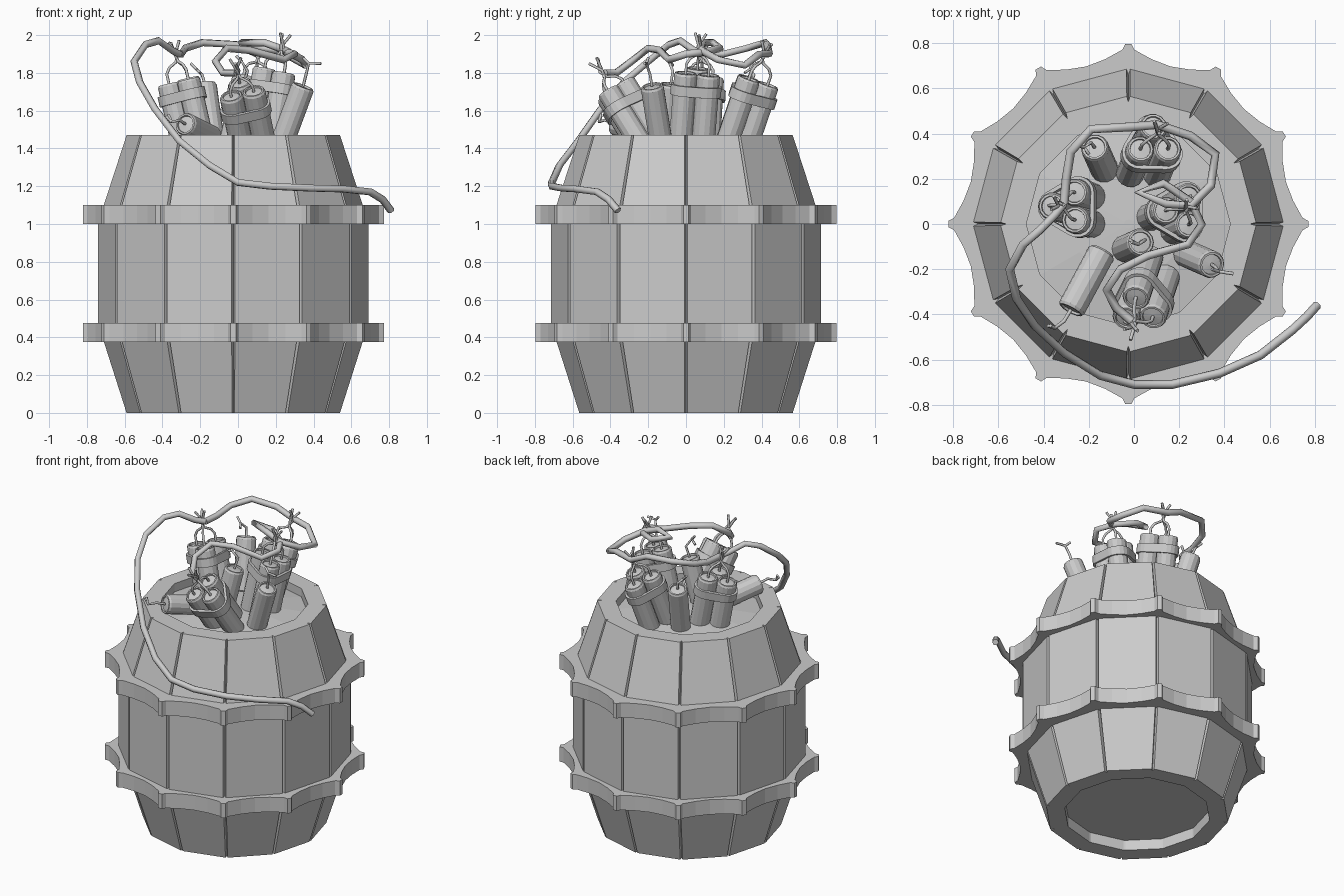
import bpy, bmesh, math, random
from mathutils import Vector, Matrix

if "Cube" in bpy.data.objects:
    bpy.data.objects.remove(bpy.data.objects["Cube"])

random.seed(4)
CX = -0.025          # barrel axis
STICK_R = 0.062


def make_object(name, bm, matrix=None):
    bmesh.ops.recalc_face_normals(bm, faces=bm.faces)
    me = bpy.data.meshes.new(name)
    bm.to_mesh(me)
    bm.free()
    ob = bpy.data.objects.new(name, me)
    bpy.context.collection.objects.link(ob)
    if matrix:
        ob.matrix_world = matrix
    return ob


def loft(name, rings, closed=False, caps=False, matrix=None):
    """Skin a list of equal-length point rings."""
    bm = bmesh.new()
    vs = [[bm.verts.new(p) for p in ring] for ring in rings]
    n = len(rings[0])
    for i in range(len(vs) if closed else len(vs) - 1):
        a, b = vs[i], vs[(i + 1) % len(vs)]
        for k in range(n):
            bm.faces.new((a[k], a[(k + 1) % n], b[(k + 1) % n], b[k]))
    if caps:
        bm.faces.new(vs[0])
        bm.faces.new(vs[-1])
    return make_object(name, bm, matrix)


def polar(r, deg, z):
    a = math.radians(deg)
    return (r * math.cos(a), r * math.sin(a), z)


def circle(r, z, sides):
    return [polar(r, 360 * k / sides, z) for k in range(sides)]


def tube(name, paths, radius, smooth=False):
    cu = bpy.data.curves.new(name, 'CURVE')
    cu.dimensions = '3D'
    cu.bevel_depth = radius
    cu.bevel_resolution = 1
    cu.use_fill_caps = True
    for pts in paths:
        sp = cu.splines.new('POLY')
        sp.points.add(len(pts) - 1)
        for p, co in zip(sp.points, pts):
            p.co = (*co, 1)
    ob = bpy.data.objects.new(name, cu)
    bpy.context.collection.objects.link(ob)


def frame(base, top):
    """Matrix whose origin is the top and whose z axis is the stick axis."""
    base, top = Vector(base), Vector(top)
    d = (top - base).normalized()
    rot = Vector((0, 0, 1)).rotation_difference(d).to_matrix().to_4x4()
    return Matrix.Translation(top) @ rot


# barrel: twelve flat staves with narrow grooves between them
def stave_ring(r, z, groove):
    ring = []
    for k in range(12):
        ring += [polar(r - groove, 30 * k, z), polar(r, 30 * k + 0.7, z),
                 polar(r, 30 * k + 29.3, z)]
    return ring


axis = Matrix.Translation((CX, 0, 0))
loft("barrel_staves", [stave_ring(r, z, g) for r, z, g in (
    (0.45, 0.07, 0), (0.45, 0, 0), (0.565, 0, 0.025), (0.715, 0.47, 0.025),
    (0.715, 1.01, 0.025), (0.565, 1.47, 0.025), (0.45, 1.47, 0), (0.45, 1.41, 0))],
    caps=True, matrix=axis)

# shallow mound of filling inside the rim
loft("barrel_filling", [circle(r, z, 12) for r, z in
     ((0.45, 1.405), (0.45, 1.415), (0.25, 1.44), (0.02, 1.45))], caps=True, matrix=axis)


# hoops: dished between the stave seams
def hoop_ring(z, inner):
    ring = []
    for k in range(12):
        for off, r in ((-1, 0.797), (1, 0.797), (2, 0.772), (8, 0.737), (15, 0.722),
                       (22, 0.737), (28, 0.772)):
            ring.append(polar(0.65 if inner else r, 30 * k + off, z))
    return ring


for name, z in (("lower_hoop", 0.375), ("upper_hoop", 1.0)):
    loft(name, [hoop_ring(z, True), hoop_ring(z, False),
                hoop_ring(z + 0.1, False), hoop_ring(z + 0.1, True)],
         closed=True, matrix=axis)


# stick: cylinder with rounded, slightly recessed end
def stick(name, matrix, length):
    R = STICK_R
    prof = [(R * 0.85, -length), (R, -length + 0.01), (R, -0.012), (R * 0.9, 0),
            (R * 0.75, 0), (R * 0.72, -0.01), (0.008, -0.006)]
    loft(name, [circle(r, z, 14) for r, z in prof], caps=True, matrix=matrix)


# bundles of three: strap, and fuses twisted together above
def bundle(name, base, top, phase):
    m = frame(base, top)
    length = (Vector(top) - Vector(base)).length
    centres, fuses = [], []
    for k in range(3):
        c = Vector(polar(0.07, phase + 120 * k, 0))
        centres.append(c)
        h = random.uniform(-0.02, 0.02)
        stick(f"{name}_stick_{k}", m @ Matrix.Translation((c.x, c.y, h)), length + h)
        w = Vector(polar(0.01, phase + 120 * k, 0))
        spray = Vector(polar(0.035, phase + 120 * k + 50, 0.2))
        fuses.append([m @ p for p in (
            c + Vector((0, 0, -0.02)), c + Vector((0, 0, 0.04)), c * 0.7 + Vector((0, 0, 0.07)),
            w + Vector((0, 0, 0.09)), Vector((-w.x, -w.y, 0.13)), spray)])
    tube(f"{name}_fuses", fuses, 0.008)

    def outline(r, z):
        pts = []
        for k in range(3):
            for j in range(7):
                a = phase + 120 * k - 60 + 20 * j
                o = polar(r, a, z)
                pts.append((centres[k].x + o[0], centres[k].y + o[1], z))
        return pts
    lo, hi, R = -0.125, -0.07, STICK_R
    loft(f"{name}_strap", [outline(R - 0.004, lo), outline(R + 0.013, lo),
                           outline(R + 0.013, hi), outline(R - 0.004, hi)],
         closed=True, matrix=m)


bundle("rear_bundle", (0.04, 0.25, 1.42), (0.09, 0.37, 1.77), 90)
bundle("left_bundle", (-0.22, 0.06, 1.42), (-0.30, 0.08, 1.77), 180)
bundle("front_bundle", (0.08, -0.20, 1.41), (0.02, -0.38, 1.70), 95)
bundle("right_bundle", (0.14, 0.03, 1.42), (0.21, 0.06, 1.81), 60)

# loose sticks, each with its own little fuse
loose = (
    ("right_loose", (0.23, -0.13, 1.42), (0.345, -0.18, 1.73),
     [(0.36, -0.19, 1.79), (0.375, -0.21, 1.85), (0.44, -0.22, 1.85)]),
    ("middle_loose", (-0.04, -0.11, 1.42), (0.03, -0.08, 1.74),
     [(0.05, -0.07, 1.81), (0.02, -0.09, 1.86), (-0.02, -0.07, 1.84)]),
    ("rear_loose", (-0.13, 0.24, 1.42), (-0.175, 0.34, 1.74),
     [(-0.19, 0.36, 1.79), (-0.22, 0.34, 1.82), (-0.20, 0.31, 1.80)]),
    ("fallen_loose", (-0.14, -0.12, 1.46), (-0.28, -0.38, 1.53),
     [(-0.31, -0.43, 1.55), (-0.35, -0.46, 1.54), (-0.37, -0.45, 1.58)]),
)
for name, base, top, path in loose:
    stick(f"{name}_stick", frame(base, top), (Vector(top) - Vector(base)).length)
    fork = Vector(path[1])
    tube(f"{name}_fuse", [[top] + path, [fork, fork + Vector((-0.03, 0.01, 0.03))]], 0.008)

# long main fuse: hangs over the front, then links the bundles
tube("main_fuse_tail", [[
    (0.81, -0.36, 1.07), (0.765, -0.41, 1.13), (0.70, -0.47, 1.17), (0.56, -0.58, 1.185),
    (0.38, -0.66, 1.19), (0.17, -0.71, 1.2), (0, -0.71, 1.22), (-0.15, -0.67, 1.31),
    (-0.31, -0.57, 1.44), (-0.44, -0.45, 1.61), (-0.52, -0.33, 1.75), (-0.55, -0.2, 1.86),
    (-0.49, -0.09, 1.95), (-0.42, -0.03, 1.97), (-0.35, 0.04, 1.92), (-0.31, 0.09, 1.9)]], 0.02)
tube("main_fuse_links", [[
    (-0.31, 0.09, 1.9), (-0.3, 0.2, 1.9), (-0.28, 0.32, 1.93), (-0.19, 0.42, 1.96),
    (-0.01, 0.43, 1.95), (0.1, 0.44, 1.9), (0.25, 0.39, 1.9), (0.36, 0.31, 1.84),
    (0.34, 0.17, 1.87), (0.25, 0.08, 1.92), (0.14, 0.09, 1.96), (0.02, 0.14, 1.96),
    (0.13, 0.18, 1.93), (0.25, 0.1, 1.91), (0.3, 0, 1.9), (0.24, -0.09, 1.87),
    (0.06, -0.14, 1.92), (-0.06, -0.2, 1.93), (-0.12, -0.29, 1.86), (-0.08, -0.37, 1.8),
    (-0.01, -0.43, 1.8)]], 0.02)
